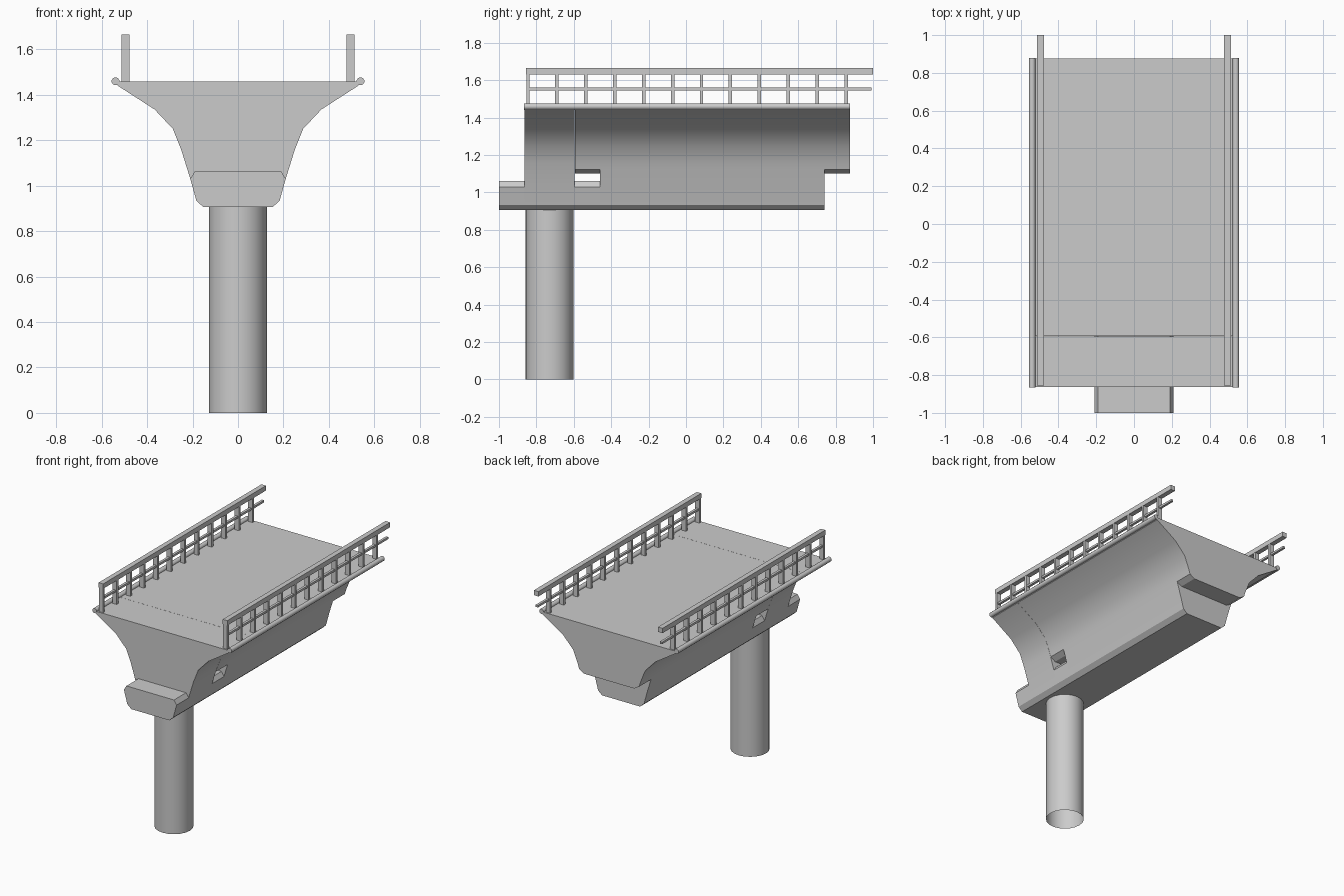
import bpy, bmesh, math

if "Cube" in bpy.data.objects:
    bpy.data.objects.remove(bpy.data.objects["Cube"])

def finish(name, bm, smooth=None):
    bmesh.ops.recalc_face_normals(bm, faces=bm.faces[:])
    me = bpy.data.meshes.new(name)
    bm.to_mesh(me)
    bm.free()
    ob = bpy.data.objects.new(name, me)
    bpy.context.collection.objects.link(ob)
    if smooth:
        shade(ob, smooth)
    return ob

def shade(ob, degrees):
    bpy.ops.object.select_all(action='DESELECT')
    ob.select_set(True)
    bpy.context.view_layer.objects.active = ob
    bpy.ops.object.shade_smooth_by_angle(angle=math.radians(degrees))

def prism(name, pts, y0, y1, smooth=None):
    """Extrude an x/z outline along y."""
    bm = bmesh.new()
    face = bm.faces.new([bm.verts.new((x, y0, z)) for x, z in pts])
    ext = bmesh.ops.extrude_face_region(bm, geom=[face])
    verts = [v for v in ext['geom'] if isinstance(v, bmesh.types.BMVert)]
    bmesh.ops.translate(bm, verts=verts, vec=(0, y1 - y0, 0))
    return finish(name, bm, smooth)

def mirrored(half):
    return half + [(-x, z) for x, z in reversed(half)]

def cut(ob, cutter):
    mod = ob.modifiers.new("cut", 'BOOLEAN')
    mod.operation = 'DIFFERENCE'
    mod.solver = 'EXACT'
    mod.object = cutter
    bpy.context.view_layer.objects.active = ob
    bpy.ops.object.modifier_apply(modifier=mod.name)
    bpy.data.objects.remove(cutter)

def box(bm, x, y0, y1, z0, z1, w):
    vs = bmesh.ops.create_cube(bm, size=1)['verts']
    bmesh.ops.scale(bm, verts=vs, vec=(w, y1 - y0, z1 - z0))
    bmesh.ops.translate(bm, verts=vs, vec=(x, (y0 + y1) / 2, (z0 + z1) / 2))

# Flared girder cross-section, right half from bottom to deck
foot = [(.152, .905), (.183, .933), (.21, 1.03)]
girder = mirrored(foot + [(.25, 1.158), (.287, 1.25), (.367, 1.335),
                          (.53, 1.44), (.535, 1.457)])
tongue = mirrored(foot + [(.19, 1.062)])

# Pier head with a lower tongue at each end
prism("pier_head", girder, -.863, -.595, 22)
prism("front_tongue", tongue, -1.0, -.863)
prism("rear_tongue", tongue, -.595, -.46)

# Main span with the lower half cut back at each end
span = prism("deck_span", girder, -.594, .876)
below_lap = mirrored([(.4, .8), (.4, 1.22), (.2, 1.10)])
cut(span, prism("cutter", below_lap, -.7, -.46))
cut(span, prism("cutter", below_lap, .74, 1.0))
shade(span, 22)

# Round column, open at the foot
bm = bmesh.new()
bmesh.ops.create_cone(bm, cap_ends=False, segments=20, radius1=.128,
                      radius2=.128, depth=.906)
bmesh.ops.translate(bm, verts=bm.verts[:], vec=(0, -.73, .453))
finish("pier_column", bm, 30)

for side, s in (("left", -1), ("right", 1)):
    # Rounded deck edge
    ring = [(s * .539 + .0175 * math.cos(math.tau * (i + .5) / 10),
             1.459 + .0175 * math.sin(math.tau * (i + .5) / 10)) for i in range(10)]
    prism(side + "_edge_bead", ring, -.865, .878, 40)

    # Railing: handrail, middle rail and posts
    bm = bmesh.new()
    x = s * .495
    box(bm, x, -.855, 1.0, 1.63, 1.665, .036)
    box(bm, x, -.845, .993, 1.545, 1.56, .018)
    for i in range(12):
        y = -.845 + i * 1.701 / 11
        box(bm, x, y - .009, y + .009, 1.455, 1.632, .034)
    finish(side + "_railing", bm)
